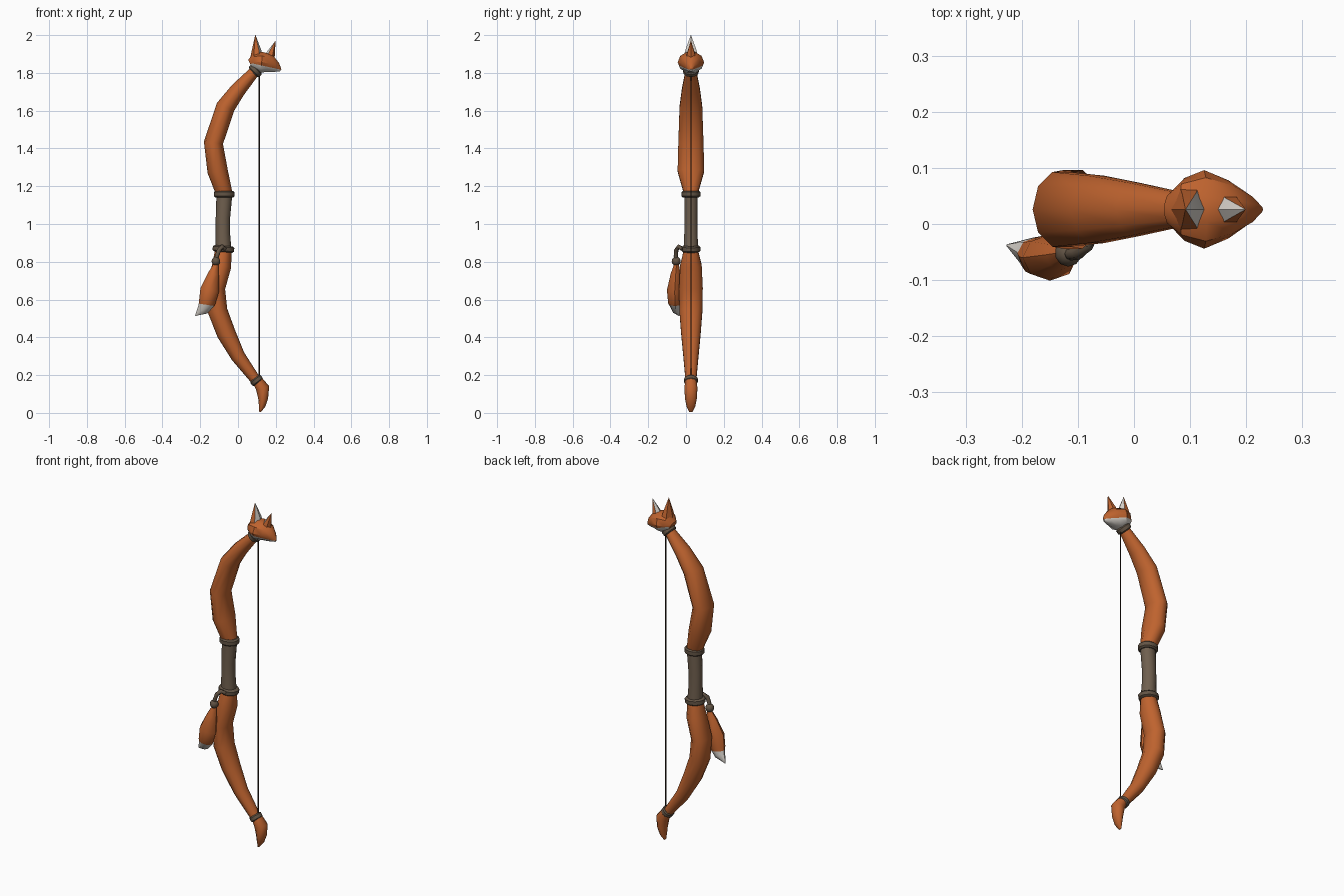
import bpy, bmesh, math
from mathutils import Vector

cube = bpy.data.objects.get("Cube")
if cube:
    bpy.data.objects.remove(cube, do_unlink=True)

CY = 0.026  # bow centre plane


def material(name, rgb):
    m = bpy.data.materials.new(name)
    m.use_nodes = True
    m.diffuse_color = (*rgb, 1)
    bsdf = m.node_tree.nodes["Principled BSDF"]
    bsdf.inputs["Base Color"].default_value = (*rgb, 1)
    bsdf.inputs["Roughness"].default_value = 0.8
    return m


orange = material("orange fur", (0.52, 0.125, 0.028))
white = material("white fur", (0.70, 0.66, 0.61))
leather = material("grip leather", (0.16, 0.115, 0.077))
strap = material("strap leather", (0.125, 0.09, 0.06))
dark = material("dark string", (0.03, 0.018, 0.012))


def finish(name, bm, mats, angle=40):
    bmesh.ops.recalc_face_normals(bm, faces=bm.faces[:])
    me = bpy.data.meshes.new(name)
    bm.to_mesh(me)
    bm.free()
    for m in mats:
        me.materials.append(m)
    ob = bpy.data.objects.new(name, me)
    bpy.context.collection.objects.link(ob)
    bpy.ops.object.select_all(action='DESELECT')
    ob.select_set(True)
    bpy.context.view_layer.objects.active = ob
    bpy.ops.object.shade_smooth_by_angle(angle=math.radians(angle))
    return ob


def loft(sections, sides=8, phase=0.0):
    """Sections are (x, y, z, in-plane radius, sideways radius) along a path."""
    bm = bmesh.new()
    pts = [Vector(s[:3]) for s in sections]
    rings = []
    for i, s in enumerate(sections):
        t = (pts[min(i + 1, len(pts) - 1)] - pts[max(i - 1, 0)]).normalized()
        side = Vector((0, 1, 0))
        side = (side - t * side.dot(t)).normalized()
        up = side.cross(t)
        ring = []
        for k in range(sides):
            a = math.tau * k / sides + phase
            ring.append(bm.verts.new(pts[i] + up * math.cos(a) * s[3] + side * math.sin(a) * s[4]))
        rings.append(ring)
    for a, b in zip(rings, rings[1:]):
        for k in range(sides):
            j = (k + 1) % sides
            bm.faces.new((a[k], a[j], b[j], b[k]))
    bm.faces.new(rings[0])
    bm.faces.new(rings[-1][::-1])
    return bm


def flat_path(rows):
    return [(x, CY, z, r, w) for x, z, r, w in rows]


def paint(bm, rule):
    bmesh.ops.recalc_face_normals(bm, faces=bm.faces[:])
    bm.normal_update()
    for f in bm.faces:
        f.material_index = 1 if rule(f) else 0


def cut(bm, co, no):
    bmesh.ops.bisect_plane(bm, geom=bm.verts[:] + bm.edges[:] + bm.faces[:], plane_co=co, plane_no=no)


def band(name, x, z, axis, r, w, h):
    """Rounded strap wrapped around the bow."""
    d = Vector((axis[0], 0, axis[1])).normalized() * h
    rows = []
    for k, s in ((-1, 0.84), (-0.6, 1), (0.6, 1), (1, 0.84)):
        rows.append((x + d.x * k, z + d.z * k, r * s, w * s))
    finish(name, loft(flat_path(rows), 12), [strap])


# Limbs
finish("upper_limb", loft(flat_path([
    (-0.072, 1.16, 0.043, 0.038), (-0.108, 1.28, 0.054, 0.074),
    (-0.13, 1.43, 0.051, 0.070), (-0.066, 1.62, 0.050, 0.063),
    (0.0, 1.71, 0.041, 0.050), (0.09, 1.81, 0.028, 0.030)]), 10), [orange], 60)
finish("lower_limb", loft(flat_path([
    (-0.078, 0.86, 0.043, 0.040), (-0.086, 0.78, 0.051, 0.060),
    (-0.118, 0.66, 0.050, 0.066), (-0.108, 0.54, 0.052, 0.064),
    (-0.062, 0.42, 0.050, 0.054), (0.0, 0.30, 0.038, 0.042),
    (0.093, 0.175, 0.027, 0.030)]), 10), [orange], 60)

# Grip and straps
finish("grip", loft(flat_path([
    (-0.072, 1.16, 0.042, 0.037), (-0.08, 1.03, 0.038, 0.036),
    (-0.08, 0.95, 0.038, 0.037), (-0.077, 0.865, 0.042, 0.040)]), 10), [leather], 60)
band("upper_grip_strap", -0.073, 1.158, (0, 1), 0.055, 0.050, 0.018)
band("lower_grip_strap", -0.077, 0.868, (0.08, 1), 0.057, 0.050, 0.017)
band("neck_strap", 0.092, 1.812, (0.8, 0.75), 0.038, 0.042, 0.016)
band("foot_strap", 0.098, 0.172, (0.6, -0.8), 0.034, 0.037, 0.015)

# Lower tip
finish("lower_tip", loft(flat_path([
    (0.098, 0.18, 0.026, 0.030), (0.131, 0.13, 0.036, 0.036),
    (0.133, 0.075, 0.026, 0.033), (0.127, 0.035, 0.017, 0.024),
    (0.116, 0.005, 0.004, 0.009)]), 10), [orange], 50)

# String
finish("string", loft(flat_path([(0.113, 0.19, 0.004, 0.004),
                                 (0.113, 1.81, 0.004, 0.004)]), 6), [dark])

# Head, with a white jaw below a sloping cut
head = loft(flat_path([
    (0.066, 1.845, 0.028, 0.030), (0.09, 1.857, 0.052, 0.056),
    (0.125, 1.856, 0.058, 0.070), (0.168, 1.850, 0.050, 0.052),
    (0.202, 1.829, 0.030, 0.028), (0.226, 1.814, 0.007, 0.006)]), 10, math.pi / 10)
jaw_point, jaw_normal = Vector((0.14, CY, 1.836)), Vector((0.22, 0, 1)).normalized()
cut(head, jaw_point, jaw_normal)
paint(head, lambda f: (f.calc_center_median() - jaw_point).dot(jaw_normal) < 0 and f.calc_center_median().x > 0.07)
finish("head", head, [orange, white], 35)

# Ears, white on the sides facing each other
for name, rows, facing in (
        ("rear_ear", [(0.098, 1.875, 0.034, 0.046), (0.098, 1.92, 0.025, 0.034), (0.092, 2.0, 0.001, 0.001)], 1),
        ("front_ear", [(0.164, 1.865, 0.030, 0.034), (0.174, 1.905, 0.022, 0.023), (0.198, 1.968, 0.001, 0.001)], -1)):
    ear = loft(flat_path(rows), 6)
    paint(ear, lambda f: f.normal.x * facing > 0.25 and f.calc_center_median().z > rows[1][2])
    finish(name, ear, [orange, white], 25)

# Hanging tail with a white end
tail = loft([
    (-0.115, -0.05, 0.79, 0.012, 0.012), (-0.130, -0.055, 0.735, 0.029, 0.026),
    (-0.150, -0.060, 0.65, 0.050, 0.041), (-0.164, -0.058, 0.585, 0.044, 0.037),
    (-0.185, -0.050, 0.548, 0.032, 0.026), (-0.226, -0.038, 0.515, 0.002, 0.002)], 8)
tail_point, tail_normal = Vector((-0.164, -0.058, 0.572)), Vector((0.15, 0, 1)).normalized()
cut(tail, tail_point, tail_normal)
paint(tail, lambda f: (f.calc_center_median() - tail_point).dot(tail_normal) < 0)
finish("tail", tail, [orange, white], 45)

# Cord and bead holding the tail
finish("tail_cord", loft([
    (-0.072, -0.018, 0.868, 0.012, 0.012), (-0.084, -0.038, 0.880, 0.012, 0.012),
    (-0.100, -0.052, 0.862, 0.012, 0.012), (-0.112, -0.054, 0.83, 0.011, 0.011),
    (-0.116, -0.052, 0.80, 0.011, 0.011)], 8), [strap], 60)
bead = bmesh.new()
bmesh.ops.create_uvsphere(bead, u_segments=10, v_segments=6, radius=0.024)
bmesh.ops.translate(bead, verts=bead.verts[:], vec=(-0.117, -0.052, 0.803))
finish("tail_bead", bead, [strap], 60)
